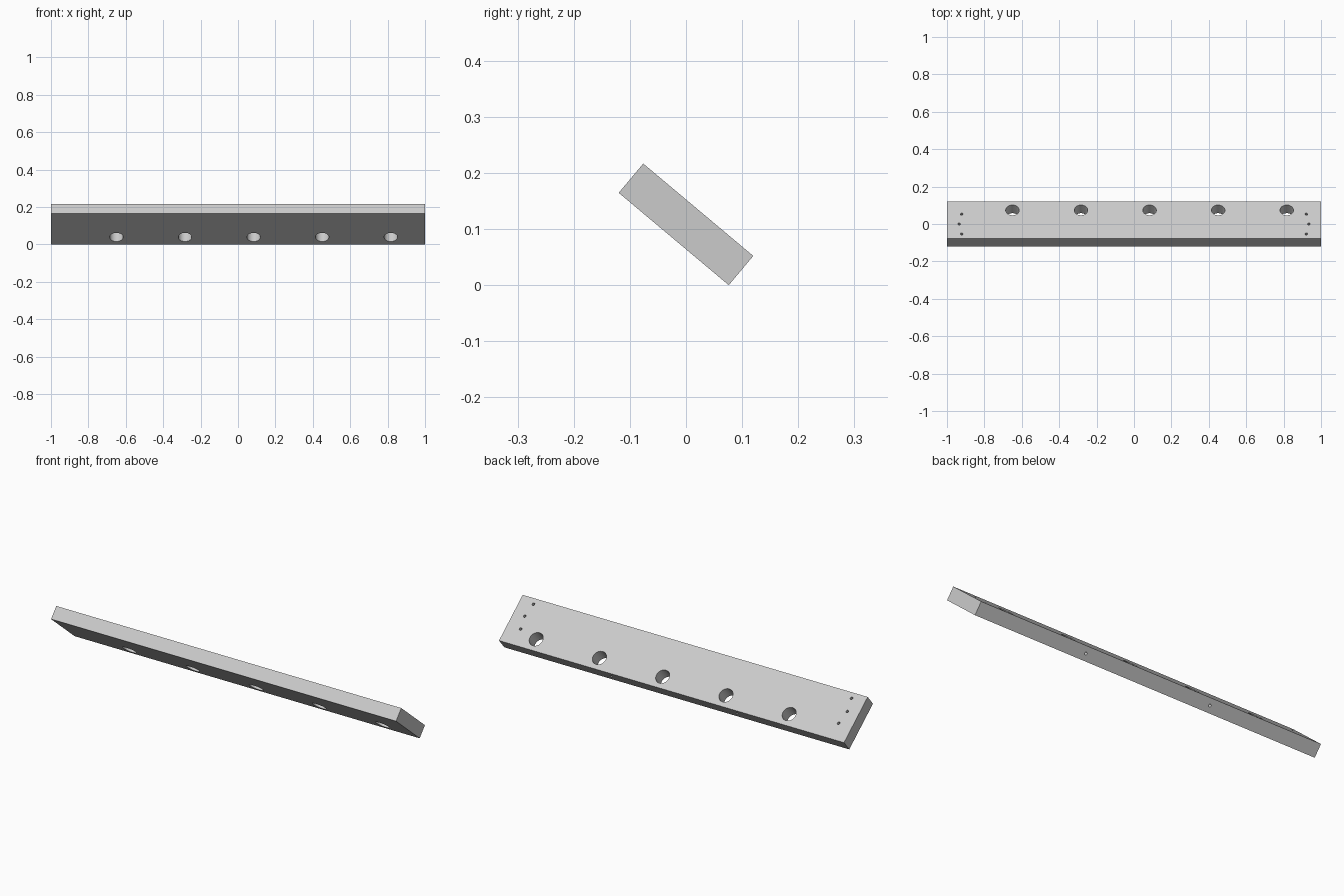
import bpy
import bmesh
from math import radians
from mathutils import Matrix

if "Cube" in bpy.data.objects:
    bpy.data.objects.remove(bpy.data.objects["Cube"], do_unlink=True)

LENGTH, WIDTH, THICK = 2.0, 0.256, 0.068
TILT = radians(-40)

# Single grey material
grey = bpy.data.materials.new("light grey")
grey.use_nodes = True
colour = (0.6, 0.6, 0.6, 1)
grey.diffuse_color = colour
grey.node_tree.nodes["Principled BSDF"].inputs["Base Color"].default_value = colour


def mesh_object(name, bm):
    mesh = bpy.data.meshes.new(name)
    bm.to_mesh(mesh)
    bm.free()
    mesh.materials.append(grey)
    obj = bpy.data.objects.new(name, mesh)
    bpy.context.collection.objects.link(obj)
    return obj


def add_drill(bm, centre, radius, depth, sides, along_width=False):
    turn = Matrix.Rotation(radians(90), 4, "X") if along_width else Matrix()
    bmesh.ops.create_cone(bm, cap_ends=True, segments=sides, radius1=radius,
                          radius2=radius, depth=depth,
                          matrix=Matrix.Translation(centre) @ turn)


# Plank, built flat around its own centre
bm = bmesh.new()
bmesh.ops.create_cube(bm, size=1, matrix=Matrix.Diagonal((LENGTH, WIDTH, THICK, 1)))
plank = mesh_object("drilled_plank", bm)

# Drills for all holes
bm = bmesh.new()
for i in range(5):  # large through holes near the lower edge
    add_drill(bm, (-0.65 + i * 0.3667, 0.068, 0), 0.036, 0.2, 48)
for side in (-1, 1):
    # three blind screw holes in the upper face at each end
    for x, y in ((0.922, 0.041), (0.935, -0.028), (0.922, -0.098)):
        add_drill(bm, (side * x, y, THICK / 2), 0.007, 0.08, 20)
    # blind dowel hole in the lower edge
    add_drill(bm, (side * 0.365, WIDTH / 2, 0), 0.007, 0.1, 20, True)
drills = mesh_object("hole_cutter", bm)
drills.hide_render = True

# Cut the holes and discard the cutter
cut = plank.modifiers.new("holes", "BOOLEAN")
cut.operation = "DIFFERENCE"
cut.solver = "EXACT"
cut.object = drills
bpy.context.view_layer.objects.active = plank
plank.select_set(True)
bpy.ops.object.modifier_apply(modifier=cut.name)
bpy.data.objects.remove(drills, do_unlink=True)

# Tilt the plank so it rests on its lower edge
plank.data.transform(Matrix.Rotation(TILT, 4, "X"))
lowest = min(v.co.z for v in plank.data.vertices)
plank.data.transform(Matrix.Translation((0, 0, -lowest)))
bpy.ops.object.shade_smooth_by_angle(angle=radians(30))
